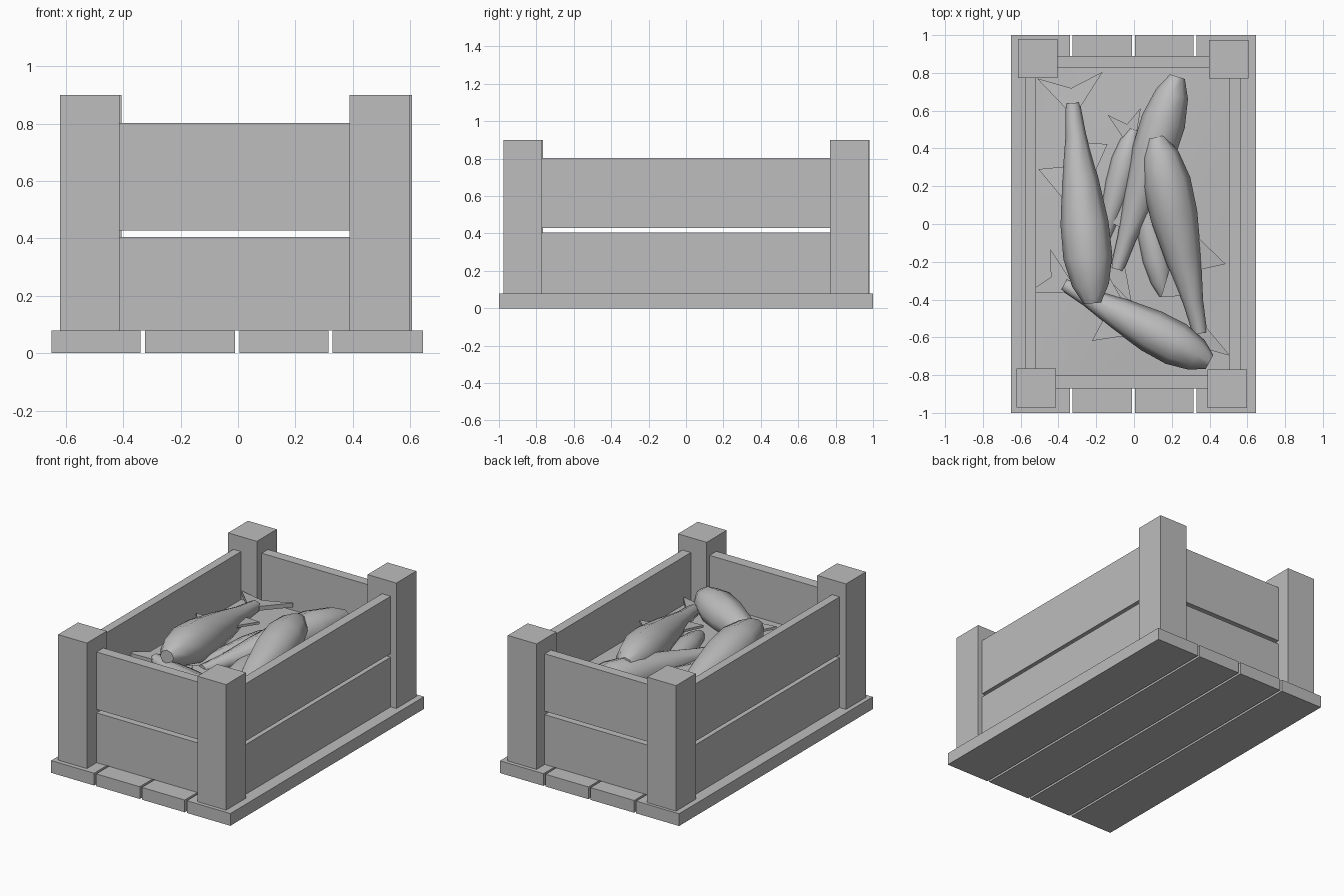
import bpy, bmesh, math
from mathutils import Vector

cube = bpy.data.objects.get("Cube")
if cube:
    bpy.data.objects.remove(cube, do_unlink=True)

grey = bpy.data.materials.new("plain grey")
grey.use_nodes = True
grey.diffuse_color = (0.51, 0.51, 0.51, 1)
grey.node_tree.nodes["Principled BSDF"].inputs["Base Color"].default_value = (0.51, 0.51, 0.51, 1)


def finish(bm, name):
    bmesh.ops.recalc_face_normals(bm, faces=bm.faces[:])
    mesh = bpy.data.meshes.new(name)
    bm.to_mesh(mesh)
    bm.free()
    mesh.materials.append(grey)
    obj = bpy.data.objects.new(name, mesh)
    bpy.context.collection.objects.link(obj)
    return obj


def box(name, x0, x1, y0, y1, z0, z1):
    bm = bmesh.new()
    bmesh.ops.create_cube(bm, size=1)
    for v in bm.verts:
        v.co = ((x0 + x1) / 2 + v.co.x * (x1 - x0),
                (y0 + y1) / 2 + v.co.y * (y1 - y0),
                (z0 + z1) / 2 + v.co.z * (z1 - z0))
    return finish(bm, name)


# Floor planks
for i, (x0, x1) in enumerate([(-0.65, -0.34), (-0.325, -0.01), (0.005, 0.315), (0.33, 0.645)]):
    box(f"floor_plank_{i + 1}", x0, x1, -1, 1, 0, 0.08)

# Corner posts
for name, x, y in [("front_right_post", -0.517, -0.868), ("front_left_post", 0.493, -0.872),
                   ("back_right_post", -0.51, 0.877), ("back_left_post", 0.502, 0.872)]:
    box(name, x - 0.104, x + 0.104, y - 0.103, y + 0.103, 0.08, 0.9)

# Two boards on each wall
for level, z0, z1 in [("lower", 0.08, 0.405), ("upper", 0.428, 0.803)]:
    box(f"right_{level}_board", -0.575, -0.52, -0.8, 0.8, z0, z1)
    box(f"left_{level}_board", 0.503, 0.565, -0.8, 0.8, z0, z1)
    box(f"front_{level}_board", -0.45, 0.45, -0.87, -0.8, z0, z1)
    box(f"back_{level}_board", -0.45, 0.45, 0.825, 0.89, z0, z1)

# Slightly domed bed under the fish
bm = bmesh.new()
bmesh.ops.create_grid(bm, x_segments=8, y_segments=8, size=1)
for v in bm.verts:
    x, y = v.co.x, v.co.y
    v.co = (x * 0.525 - 0.008, y * 0.825 + 0.012, 0.49 + 0.03 * (1 - x * x) * (1 - y * y))
for f in bm.faces:
    f.smooth = True
finish(bm, "bed")

# Body outline: distance from nose to tail root, share of full radius
BODY = [(0, 0.35), (0.09, 0.75), (0.23, 1), (0.4, 0.98), (0.62, 0.74), (0.84, 0.42), (1, 0.3)]
SIDES = 8


def fish(name, nose, root, radius, tail_half):
    nose, root = Vector(nose), Vector(root)
    axis = root - nose
    side = Vector((-axis.y, axis.x, 0)).normalized()
    up = Vector((0, 0, 1))
    along = axis.normalized()
    bm = bmesh.new()

    # Lofted body
    rings = []
    for t, r in BODY:
        ring = []
        for k in range(SIDES):
            a = 2 * math.pi * k / SIDES
            ring.append(bm.verts.new(nose + axis * t + radius * r * (side * math.cos(a) + up * math.sin(a))))
        rings.append(ring)
    for a, b in zip(rings, rings[1:]):
        for k in range(SIDES):
            n = (k + 1) % SIDES
            bm.faces.new((a[k], a[n], b[n], b[k])).smooth = True
    bm.faces.new(rings[0])
    bm.faces.new(rings[-1])

    # Thin fins; each point is distance along the axis and offset sideways
    def fin(points, thick=0.008):
        loops = [[bm.verts.new(nose + along * d + side * s + up * h) for d, s in points]
                 for h in (-thick, thick)]
        for loop in loops:
            bm.faces.new(loop)
        for k in range(len(points)):
            n = (k + 1) % len(points)
            bm.faces.new((loops[0][k], loops[0][n], loops[1][n], loops[1][k]))

    length = axis.length
    w = radius * 0.32
    fin([(length * 0.98, -w), (length + 0.15, -tail_half), (length + 0.08, 0),
         (length + 0.15, tail_half), (length * 0.98, w)], 0.014)
    fin([(length * 0.5, radius * 0.6), (length * 0.69, radius * 1.65), (length * 0.69, radius * 0.4)])
    fin([(length * 0.62, -radius * 0.5), (length * 0.78, -radius * 1.25), (length * 0.8, -radius * 0.3)])
    return finish(bm, name)


# Fish, from the buried ones to the top of the pile
fish("buried_fish_back", (0, 0.5, 0.51), (-0.2, -0.22, 0.51), 0.075, 0.09)
fish("buried_fish_front", (0.16, -0.38, 0.51), (-0.02, 0.45, 0.51), 0.075, 0.09)
fish("middle_fish", (0.23, 0.78, 0.58), (-0.09, -0.24, 0.53), 0.118, 0.13)
fish("left_fish", (0.12, 0.46, 0.645), (0.35, -0.58, 0.54), 0.128, 0.13)
fish("front_fish", (0.4, -0.73, 0.57), (-0.37, -0.32, 0.56), 0.118, 0.13)
fish("right_fish", (-0.22, -0.42, 0.65), (-0.325, 0.64, 0.55), 0.13, 0.175)
